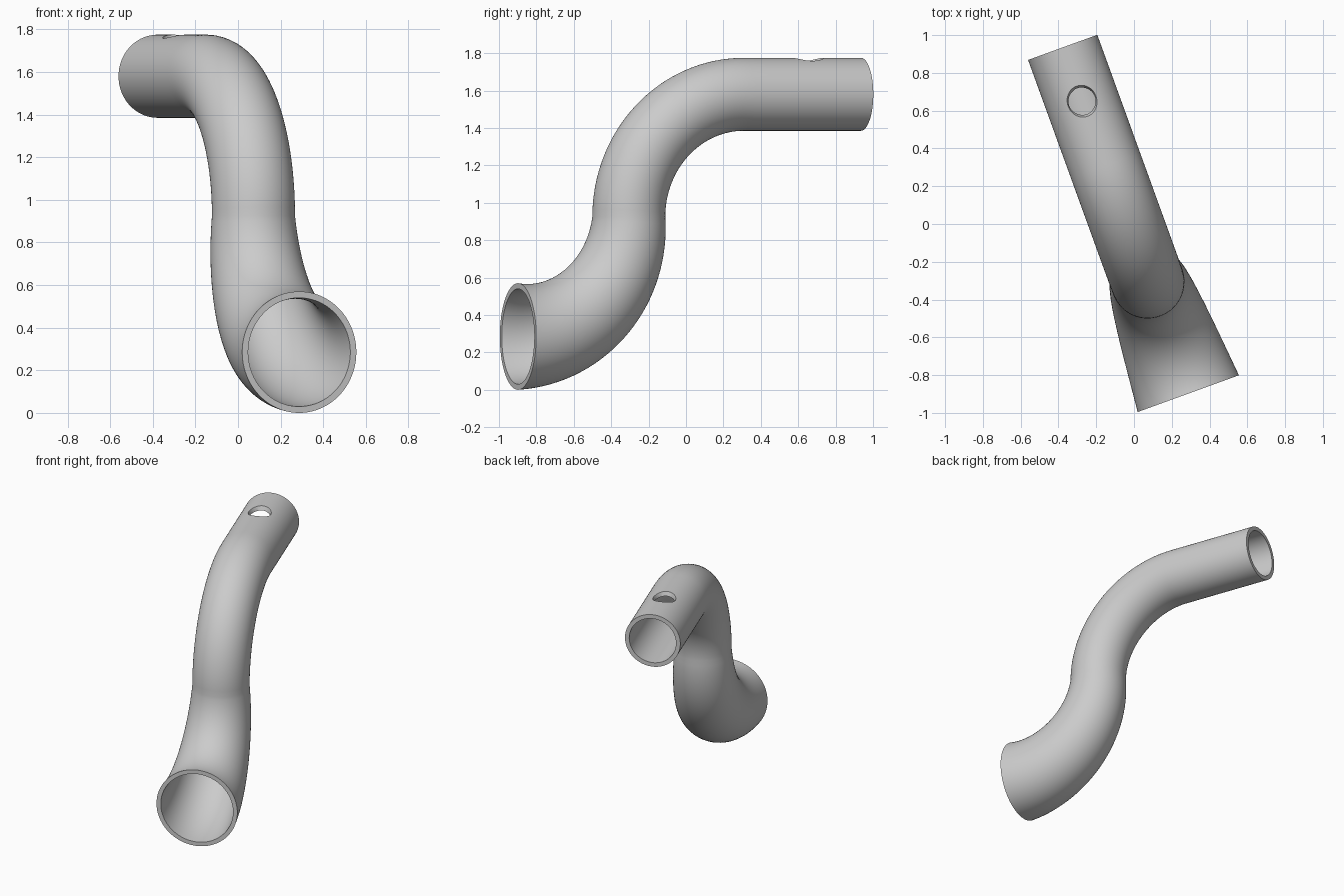
import bpy, bmesh, math
from mathutils import Vector

cube = bpy.data.objects.get("Cube")
if cube:
    bpy.data.objects.remove(cube, do_unlink=True)

SEGS = 96
WALL = 0.03
R_TOP, R_LOW = 0.195, 0.285
START = Vector((-0.3775, 0.935, 1.58))      # centre of the narrow open end
LOW_Z = 0.285                               # height of the wide open end
JOINT_Z = 0.925
STRAIGHT, BEND, REACH = 0.665, 0.655, 0.63
along = Vector((0.341, -0.940, 0)).normalized()
side = Vector((-along.y, along.x, 0))
up = Vector((0, 0, 1))


def stations():
    """Centre, tangent and outer radius along the pipe."""
    out = [(START + along * STRAIGHT * i / 8, along, R_TOP) for i in range(8)]
    steps = 32
    # upper bend turns down
    for i in range(steps + 1):
        a = math.pi / 2 * i / steps
        c = START + along * (STRAIGHT + BEND * math.sin(a)) - up * BEND * (1 - math.cos(a))
        out.append((c, along * math.cos(a) - up * math.sin(a), R_TOP))
    # lower bend turns forward and widens
    drop = JOINT_Z - LOW_Z
    joint = START + along * (STRAIGHT + BEND)
    joint.z = JOINT_Z
    for i in range(1, steps + 1):
        t = i / steps
        a = math.pi / 2 * t
        c = joint + along * REACH * (1 - math.cos(a)) - up * drop * math.sin(a)
        tangent = along * math.sin(a) - up * math.cos(a)
        out.append((c, tangent, R_TOP + (R_LOW - R_TOP) * t))
    return out


def ring(bm, centre, tangent, radius):
    v = side.cross(tangent)
    angles = [2 * math.pi * k / SEGS for k in range(SEGS)]
    return [bm.verts.new(centre + (side * math.cos(a) + v * math.sin(a)) * radius)
            for a in angles]


def finish(bm, name):
    bmesh.ops.recalc_face_normals(bm, faces=bm.faces)
    mesh = bpy.data.meshes.new(name)
    bm.to_mesh(mesh)
    bm.free()
    obj = bpy.data.objects.new(name, mesh)
    bpy.context.collection.objects.link(obj)
    return obj


# Hollow pipe: outer skin forward, inner skin back, closed through both rims
path = stations()
bm = bmesh.new()
rings = [ring(bm, c, t, r) for c, t, r in path]
rings += [ring(bm, c, t, r - WALL) for c, t, r in reversed(path)]
for a, b in zip(rings, rings[1:] + rings[:1]):
    for k in range(SEGS):
        n = (k + 1) % SEGS
        bm.faces.new((a[k], a[n], b[n], b[k]))
pipe = finish(bm, "bent_pipe")

grey = bpy.data.materials.new("pipe_grey")
grey.use_nodes = True
colour = (0.6, 0.6, 0.6, 1)
grey.diffuse_color = colour
grey.node_tree.nodes["Principled BSDF"].inputs["Base Color"].default_value = colour
pipe.data.materials.append(grey)

# Countersunk hole in the top of the narrow end
bm = bmesh.new()
hole = Vector((-0.275, 0.65, 0))
loops = []
for z, r in ((1.6, 0.072), (1.742, 0.072), (1.785, 0.089)):
    loops.append(ring(bm, hole + up * z, up, r))
for a, b in zip(loops, loops[1:]):
    for k in range(SEGS):
        n = (k + 1) % SEGS
        bm.faces.new((a[k], a[n], b[n], b[k]))
bm.faces.new(loops[0])
bm.faces.new(loops[-1])
cutter = finish(bm, "hole_cutter")
cutter.hide_render = True
cutter.data.materials.append(grey)

cut = pipe.modifiers.new("hole", 'BOOLEAN')
cut.operation = 'DIFFERENCE'
cut.solver = 'EXACT'
cut.object = cutter

bpy.ops.object.select_all(action='DESELECT')
pipe.select_set(True)
bpy.context.view_layer.objects.active = pipe
bpy.ops.object.modifier_apply(modifier=cut.name)
bpy.data.objects.remove(cutter, do_unlink=True)
bpy.ops.object.shade_smooth_by_angle(angle=math.radians(30))
